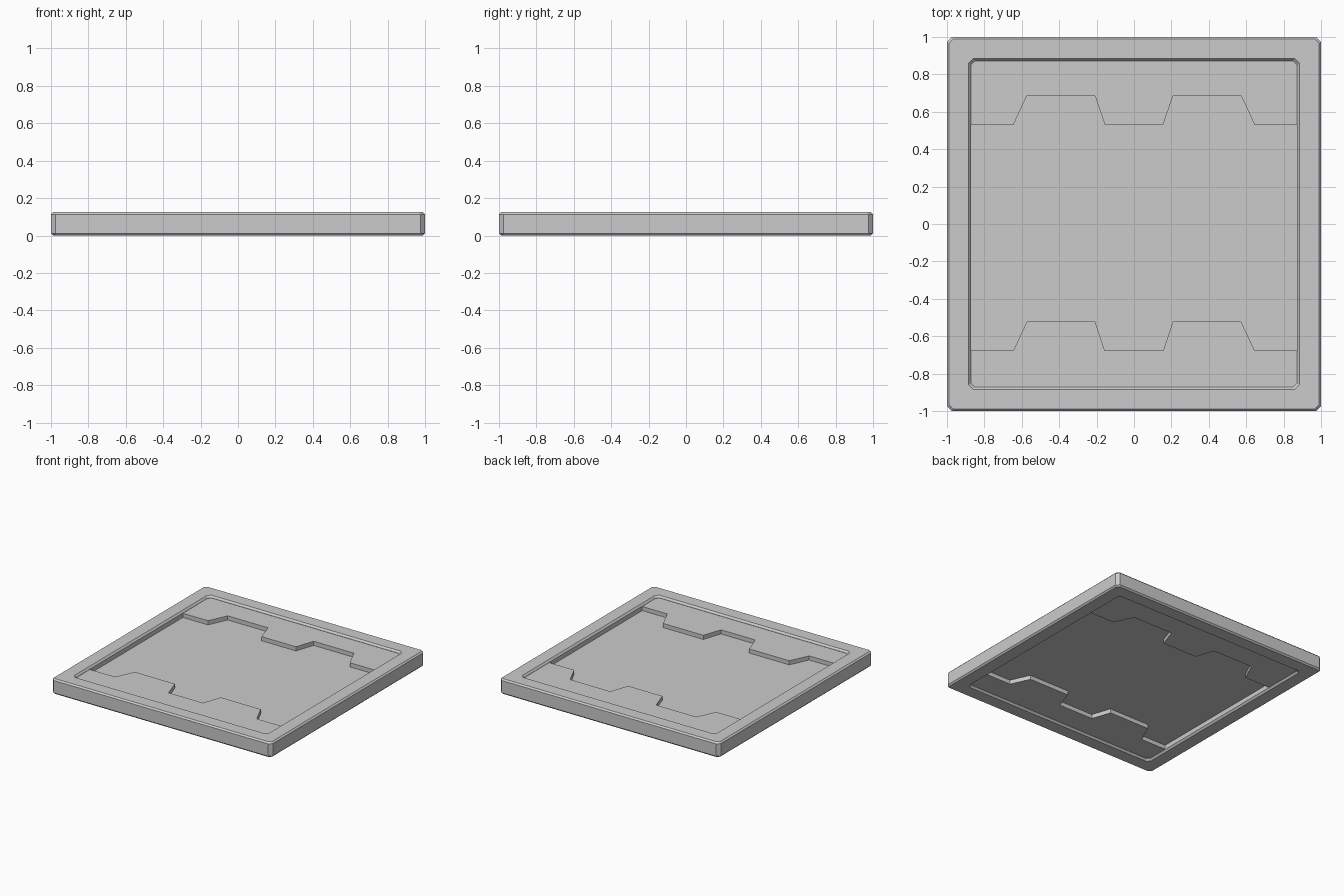
import bpy, bmesh

if "Cube" in bpy.data.objects:
    bpy.data.objects.remove(bpy.data.objects["Cube"])

H = 0.125  # total thickness


def finish(name, bm):
    bmesh.ops.recalc_face_normals(bm, faces=bm.faces)
    me = bpy.data.meshes.new(name)
    bm.to_mesh(me)
    bm.free()
    ob = bpy.data.objects.new(name, me)
    bpy.context.collection.objects.link(ob)
    return ob


def ring(h, c):
    """Square outline of half width h with corners cut by c."""
    return [(h, -h + c), (h, h - c), (h - c, h), (-h + c, h),
            (-h, h - c), (-h, -h + c), (-h + c, -h), (h - c, -h)]


def prism(name, outline, z0, z1):
    bm = bmesh.new()
    face = bm.faces.new([bm.verts.new((x, y, z0)) for x, y in outline])
    ext = bmesh.ops.extrude_face_region(bm, geom=[face])
    top = [v for v in ext["geom"] if isinstance(v, bmesh.types.BMVert)]
    bmesh.ops.translate(bm, verts=top, vec=(0, 0, z1 - z0))
    return finish(name, bm)


# Bevelled frame: (half width, corner cut, z) cross-section swept round the square
half_profile = [(1.0, 0.025, H - 0.012), (0.988, 0.02, H),
                (0.885, 0.025, H), (0.872, 0.022, H - 0.015)]
profile = half_profile + [(h, c, H - z) for h, c, z in reversed(half_profile)]
bm = bmesh.new()
rings = [[bm.verts.new((x, y, z)) for x, y in ring(h, c)] for h, c, z in profile]
for i, a in enumerate(rings):
    b = rings[(i + 1) % len(rings)]
    for j in range(8):
        k = (j + 1) % 8
        bm.faces.new((a[j], a[k], b[k], b[j]))
finish("frame", bm)

# Thin recessed centre panel
prism("centre_panel", ring(0.876, 0.022), 0.051, H - 0.051)

# Raised end panels with a notched inner edge
E = 0.874
half_edge = [(E, 0), (0.645, 0), (0.573, 0.155), (0.208, 0.155), (0.156, 0)]


def end_panel(name, base, side):
    edge = half_edge + [(-x, y) for x, y in reversed(half_edge)]
    outline = [(x, base + y) for x, y in edge]
    outline += [(-E, side * (E - 0.022)), (-E + 0.022, side * E),
                (E - 0.022, side * E), (E, side * (E - 0.022))]
    prism(name, outline, 0.017, H - 0.017)


end_panel("back_panel", 0.53, 1)
end_panel("front_panel", -0.677, -1)
